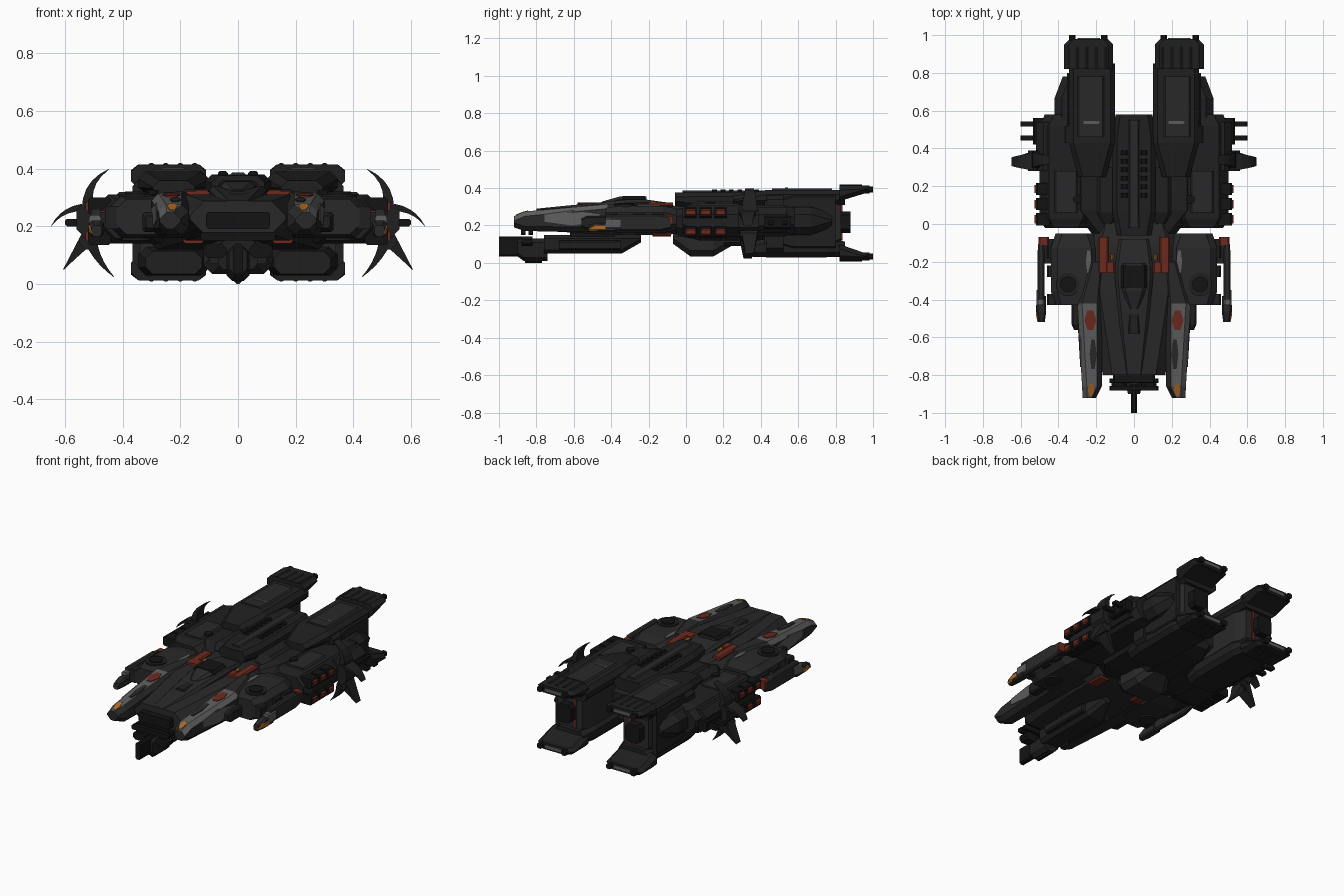
import bpy, bmesh, math
from mathutils import Vector
from mathutils.bvhtree import BVHTree

if "Cube" in bpy.data.objects:
    bpy.data.objects.remove(bpy.data.objects["Cube"], do_unlink=True)


def make_paint(name, red, green, blue):
    material = bpy.data.materials.new(name)
    material.use_nodes = True
    material.diffuse_color = (red, green, blue, 1)
    shader = material.node_tree.nodes["Principled BSDF"]
    shader.inputs["Base Color"].default_value = material.diffuse_color
    return material


HULL = make_paint("charcoal hull", .022, .022, .022)
ARMOUR = make_paint("dark armour", .014, .014, .014)
BLACK = make_paint("black metal", .007, .007, .007)
GREY = make_paint("grey plate", .11, .11, .11)
RED = make_paint("dull red", .15, .022, .013)
AMBER = make_paint("amber", .42, .15, .02)


def skin(name, rings, paint, mirror=True):
    """Bridge a row of equal rings into a closed solid."""
    bm = bmesh.new()
    rows = [[bm.verts.new(point) for point in ring] for ring in rings]
    count = len(rows[0])
    for near, far in zip(rows, rows[1:]):
        for i in range(count):
            j = (i + 1) % count
            bm.faces.new((near[i], near[j], far[j], far[i]))
    bm.faces.new(rows[0])
    bm.faces.new(rows[-1])
    bmesh.ops.recalc_face_normals(bm, faces=bm.faces)
    mesh = bpy.data.meshes.new(name)
    bm.to_mesh(mesh)
    bm.free()
    mesh.materials.append(paint)
    part = bpy.data.objects.new(name, mesh)
    bpy.context.collection.objects.link(part)
    if mirror:
        part.modifiers.new("Mirror", "MIRROR")
    return part


def octagon(y, left, right, low, high, chamfer):
    """Chamfered rectangle standing across the y axis."""
    middle = Vector(((left + right) / 2, y, (low + high) / 2))
    wide, tall = (right - left) / 2, (high - low) / 2
    in_x, in_z = wide - min(chamfer, wide * .9), tall - min(chamfer, tall * .9)
    quarter = [(wide, in_z), (in_x, tall), (-in_x, tall), (-wide, in_z)]
    corners = quarter + [(-a, -b) for a, b in quarter]
    return [middle + Vector((a, 0, b)) for a, b in corners]


def block(name, x, y, z, paint, chamfer=.008, nose=1, tail=1, ramp=.2, fall=.2, pin=.5):
    """Chamfered block whose ends shrink by nose and tail; pin is the height kept fixed.
    A single x is a half width on the centre line, a pair is mirrored."""
    paired = isinstance(x, tuple)
    left, right = x if paired else (-x, x)
    centre, level = (left + right) / 2, z[0] + pin * (z[1] - z[0])
    rings = []
    for t, size in ((0, nose), (ramp, 1), (1 - fall, 1), (1, tail)):
        edges = [centre + (e - centre) * size for e in (left, right)]
        edges += [level + (e - level) * size for e in z]
        rings.append(octagon(y[0] + t * (y[1] - y[0]), *edges, chamfer))
    return skin(name, rings, paint, paired)


def drum(name, x, y, z, radius, paint, sides=16):
    turns = [i * math.tau / sides for i in range(sides)]
    skin(name, [[(x + radius * math.cos(a), y + radius * math.sin(a), h) for a in turns] for h in z], paint)


def blade(name, root, bend, tip, width, y, paint, steps=5):
    """Curved tapering claw in the xz plane."""
    root, bend, tip = Vector(root), Vector(bend), Vector(tip)
    rings = []
    for i in range(steps + 1):
        t = i / steps
        point = root.lerp(bend, t).lerp(bend.lerp(tip, t), t)
        across = (bend - root).lerp(tip - bend, t).orthogonal().normalized() * width * (1.05 - t) / 2
        sides = (point - across, point + across)
        depth = .045 * (1 - t / 2)
        rings.append([(p.x, y + d, p.y) for p, d in zip((*sides, *sides[::-1]), (-depth, -depth, depth, depth))])
    skin(name, rings, paint)


def patch(name, target, across, along, paint, side=False):
    """Thin hexagon of paint dropped on a part, from above or from the side."""
    mesh = target.data
    tree = BVHTree.FromPolygons([v.co for v in mesh.vertices], [f.vertices[:] for f in mesh.polygons])
    way = Vector((-1, 0, 0)) if side else Vector((0, 0, -1))
    middle = [sum(pair) / 2 for pair in (across, along)]
    hits = []
    for i in range(6):
        a = middle[0] + (across[1] - across[0]) / 2 * math.cos(i * math.tau / 6)
        b = middle[1] + (along[1] - along[0]) / 2 * math.sin(i * math.tau / 6)
        start = (1, b, a) if side else (a, b, 1)
        hit = tree.ray_cast(Vector(start), way)[0]
        if hit:
            hits.append(hit)
    if len(hits) > 2:
        skin(name, [[hit + way * d for hit in hits] for d in (.004, -.004)], paint)


# Forward hull and cockpit
block("forward_hull", x=.23, y=(-.8, .06), z=(.15, .31), paint=HULL, chamfer=.05, nose=.72, tail=.8, ramp=.5)
block("cockpit_deck", x=.1, y=(-.8, -.08), z=(.24, .34), paint=HULL, chamfer=.015, nose=.5, tail=.8, ramp=.7, pin=0)
block("cockpit_canopy", x=.06, y=(-.45, -.21), z=(.3, .355), paint=HULL, chamfer=.015, nose=.5, ramp=.4, pin=0)
block("canopy_rear_vent", x=.07, y=(-.34, -.22), z=(.31, .358), paint=BLACK, chamfer=.015)
block("deck_hatch", x=.03, y=(-.58, -.47), z=(.28, .322), paint=ARMOUR)
block("nose_recess", x=.11, y=(-.84, -.8), z=(.19, .25), paint=BLACK)
for y in (-.87, -.83):
    block("nose_crossbar", x=.13, y=(y - .012, y + .012), z=(.15, .18), paint=BLACK)

# Long prongs with grey upper outer faces
prong = skin("prong", [octagon(*section, chamfer=.025) for section in (
    (-.92, .2, .272, .19, .25), (-.86, .17, .275, .17, .275),
    (-.42, .17, .3, .165, .315), (-.2, .15, .24, .16, .32))], HULL)
prong.data.materials.append(GREY)
for face in prong.data.polygons:
    if face.normal.x > -.2 and face.normal.z > .25 and face.center.y < -.5:
        face.material_index = 1
patch("prong_red_patch", prong, across=(.2, .262), along=(-.57, -.45), paint=RED)
patch("prong_dark_patch", prong, across=(.198, .235), along=(-.78, -.6), paint=HULL)
patch("prong_amber_mark", prong, across=(.21, .245), along=(-.915, -.84), paint=AMBER)
patch("prong_side_grey", prong, across=(.2, .28), along=(-.78, -.44), paint=GREY, side=True)
block("prong_side_fin", x=(.27, .33), y=(-.56, -.42), z=(.18, .25), paint=ARMOUR, nose=.6)

# Shoulders, turrets and outrigger plates
shoulder = block("shoulder", x=(.19, .44), y=(-.43, -.05), z=(.16, .305), paint=HULL, chamfer=.035, nose=.85, tail=.8)
drum("turret_ring", x=.35, y=-.32, z=(.27, .312), radius=.062, paint=ARMOUR)
drum("turret_cap", x=.35, y=-.32, z=(.27, .32), radius=.042, paint=BLACK)
drum("belly_turret", x=.35, y=-.3, z=(.15, .2), radius=.05, paint=ARMOUR)
for y in (-.4, -.25, -.15):
    block("shoulder_rib", x=(.41, .46), y=(y - .03, y + .03), z=(.19, .27), paint=ARMOUR)
block("outrigger_arm", x=(.42, .49), y=(-.21, -.08), z=(.2, .25), paint=ARMOUR)
block("outrigger_plate", x=(.475, .51), y=(-.4, -.08), z=(.17, .26), paint=HULL, tail=.7)
block("outrigger_tip", x=(.465, .515), y=(-.52, -.38), z=(.165, .22), paint=HULL, nose=.7, ramp=.4, pin=0)
block("outrigger_amber_plate", x=(.49, .518), y=(-.52, -.43), z=(.17, .208), paint=AMBER, nose=.5, ramp=.4, pin=0)
block("outrigger_grey_band", x=(.475, .516), y=(-.43, -.35), z=(.18, .24), paint=GREY)
block("outrigger_red_end", x=(.45, .505), y=(-.11, -.07), z=(.2, .255), paint=RED)
patch("shoulder_grey_patch", shoulder, across=(.225, .255), along=(-.27, -.13), paint=GREY)
block("shoulder_red_plate", x=(.135, .19), y=(-.26, -.07), z=(.3, .323), paint=RED)
block("deck_red_plate", x=(.1, .15), y=(-.26, -.2), z=(.3, .326), paint=RED)
block("deck_amber_mark", x=(.105, .125), y=(-.19, -.16), z=(.3, .327), paint=AMBER)
block("belly_red_plate", x=(.12, .19), y=(-.18, -.08), z=(.14, .16), paint=RED)

# Under-slung gun
block("gun_breech", x=.07, y=(-.76, -.24), z=(.05, .15), paint=ARMOUR, chamfer=.02, tail=.4, pin=1)
block("gun_receiver", x=.04, y=(-.9, -.74), z=(.01, .13), paint=ARMOUR, chamfer=.02, nose=.8, pin=1)
block("gun_muzzle", x=.017, y=(-1, -.85), z=(.035, .14), paint=BLACK)
block("gun_keel", x=.02, y=(-.86, -.77), z=(0, .05), paint=BLACK, chamfer=.015)
block("gun_side_drum", x=(.04, .12), y=(-.88, -.82), z=(.09, .14), paint=BLACK, chamfer=.015)
block("gun_side_rail", x=(.06, .1), y=(-.68, -.35), z=(.07, .12), paint=ARMOUR)
block("gun_mount", x=.06, y=(-.62, -.38), z=(.12, .19), paint=BLACK)

# Mid body and belly
block("mid_body", x=.32, y=(-.05, .56), z=(.12, .315), paint=ARMOUR, chamfer=.04, nose=.7, tail=.5)
block("belly_bulge", x=.12, y=(-.07, .24), z=(.035, .17), paint=HULL, chamfer=.03, nose=.5, tail=.6, ramp=.3, fall=.3, pin=1)
block("belly_keel", x=.1, y=(.2, .58), z=(.09, .18), paint=ARMOUR, chamfer=.02, tail=.7, pin=1)

# Dorsal spine with vents
block("dorsal_spine", x=.115, y=(-.06, .58), z=(.29, .38), paint=ARMOUR, chamfer=.025, nose=.8, tail=.85, pin=.8)
block("spine_ridge", x=.028, y=(-.02, .55), z=(.35, .386), paint=HULL)
block("spine_flank", x=(.08, .2), y=(0, .3), z=(.28, .33), paint=ARMOUR, chamfer=.02, nose=.5, pin=0)
for i in range(6):
    y = .14 + i * .045
    block("spine_vent", x=(.035, .07), y=(y, y + .025), z=(.36, .392), paint=BLACK)

# Side sponsons with red launch pods
block("sponson", x=(.22, .5), y=(-.02, .58), z=(.14, .31), paint=ARMOUR, chamfer=.05, nose=.8, tail=.8, ramp=.08, fall=.1)
block("sponson_rear", x=(.25, .42), y=(.5, .78), z=(.15, .3), paint=ARMOUR, chamfer=.04, tail=.5, fall=.4)
block("sponson_shelf", x=(.4, .52), y=(.28, .54), z=(.16, .3), paint=ARMOUR, chamfer=.04)
block("sponson_deck", x=(.3, .42), y=(.06, .28), z=(.29, .318), paint=HULL)
drum("sponson_hatch", x=.3, y=.13, z=(.3, .325), radius=.025, paint=BLACK)
block("sponson_grey_vent", x=(.17, .28), y=(.29, .325), z=(.31, .345), paint=GREY)
for i in range(3):
    y = .025 + i * .08
    for z in (.165, .27):
        block("pod_housing", x=(.44, .52), y=(y - .032, y + .032), z=(z - .03, z + .03), paint=BLACK)
        block("pod_red_cap", x=(.47, .528), y=(y - .022, y + .022), z=(z - .019, z + .019), paint=RED)
for y in (.455, .53):
    block("side_rod", x=(.5, .6), y=(y - .013, y + .013), z=(.2, .226), paint=BLACK)
block("rod_block", x=(.48, .535), y=(.42, .56), z=(.18, .25), paint=BLACK)

# Claw fins around each sponson
block("claw_hub", x=(.49, .56), y=(.28, .39), z=(.16, .285), paint=ARMOUR, chamfer=.03)
block("claw_foot", x=(.49, .55), y=(.29, .38), z=(.12, .18), paint=ARMOUR, chamfer=.02)
blade("upper_claw", root=(.52, .26), bend=(.53, .35), tip=(.447, .398), width=.04, y=.34, paint=ARMOUR)
blade("outer_claw", root=(.54, .265), bend=(.61, .26), tip=(.648, .2), width=.025, y=.33, paint=ARMOUR)
blade("lower_outer_claw", root=(.52, .16), bend=(.56, .11), tip=(.605, .05), width=.05, y=.34, paint=ARMOUR)
blade("lower_inner_claw", root=(.51, .15), bend=(.49, .08), tip=(.43, .025), width=.04, y=.33, paint=ARMOUR)

# Paired engine booms, upper and lower
block("upper_boom", x=(.1, .345), y=(.25, .85), z=(.31, .39), paint=ARMOUR, chamfer=.025, nose=.6, ramp=.3, pin=0)
block("lower_boom", x=(.1, .345), y=(.33, .85), z=(.03, .13), paint=ARMOUR, chamfer=.025, nose=.8, tail=.8, pin=.2)
for label, outer, inner, thin in (("upper", .415, .33, .37), ("lower", .013, .1, .055)):
    skin(label + "_boom_tail", [octagon(y, *sides, *sorted((outer, edge)), chamfer=.025) for y, sides, edge in (
        (.82, (.11, .37), inner), (.95, (.11, .37), thin), (.98, (.14, .34), thin))], ARMOUR)
    z = (outer + thin) / 2
    for x in (.14, .31):
        block("tail_horn", x=(x, x + .035), y=(.95, 1), z=(z - .016, z + .016), paint=BLACK)
    block("tail_exhaust", x=(.18, .3), y=(.97, .985), z=(z - .009, z + .009), paint=GREY)
    for x in (.14, .19, .24, .29):
        block("tail_rib", x=(x, x + .02), y=(.82, .94), z=(outer - .005, outer + .005), paint=BLACK)
block("boom_top_plate", x=(.16, .3), y=(.46, .78), z=(.37, .398), paint=HULL)
block("boom_grey_grille", x=(.18, .27), y=(.53, .545), z=(.39, .402), paint=GREY)

# Engine block between the booms
block("engine_block", x=(.12, .34), y=(.42, .83), z=(.07, .37), paint=HULL, chamfer=.03, tail=.8)
block("engine_side_wall", x=(.32, .355), y=(.52, .8), z=(.08, .36), paint=ARMOUR, nose=.9)
block("engine_outer_rib", x=(.3, .365), y=(.43, .52), z=(.06, .36), paint=ARMOUR, chamfer=.02)
block("engine_nozzle", x=(.19, .29), y=(.8, .88), z=(.16, .275), paint=BLACK, chamfer=.02)
block("engine_red_strip", x=(.185, .2), y=(.82, .836), z=(.12, .33), paint=RED)
